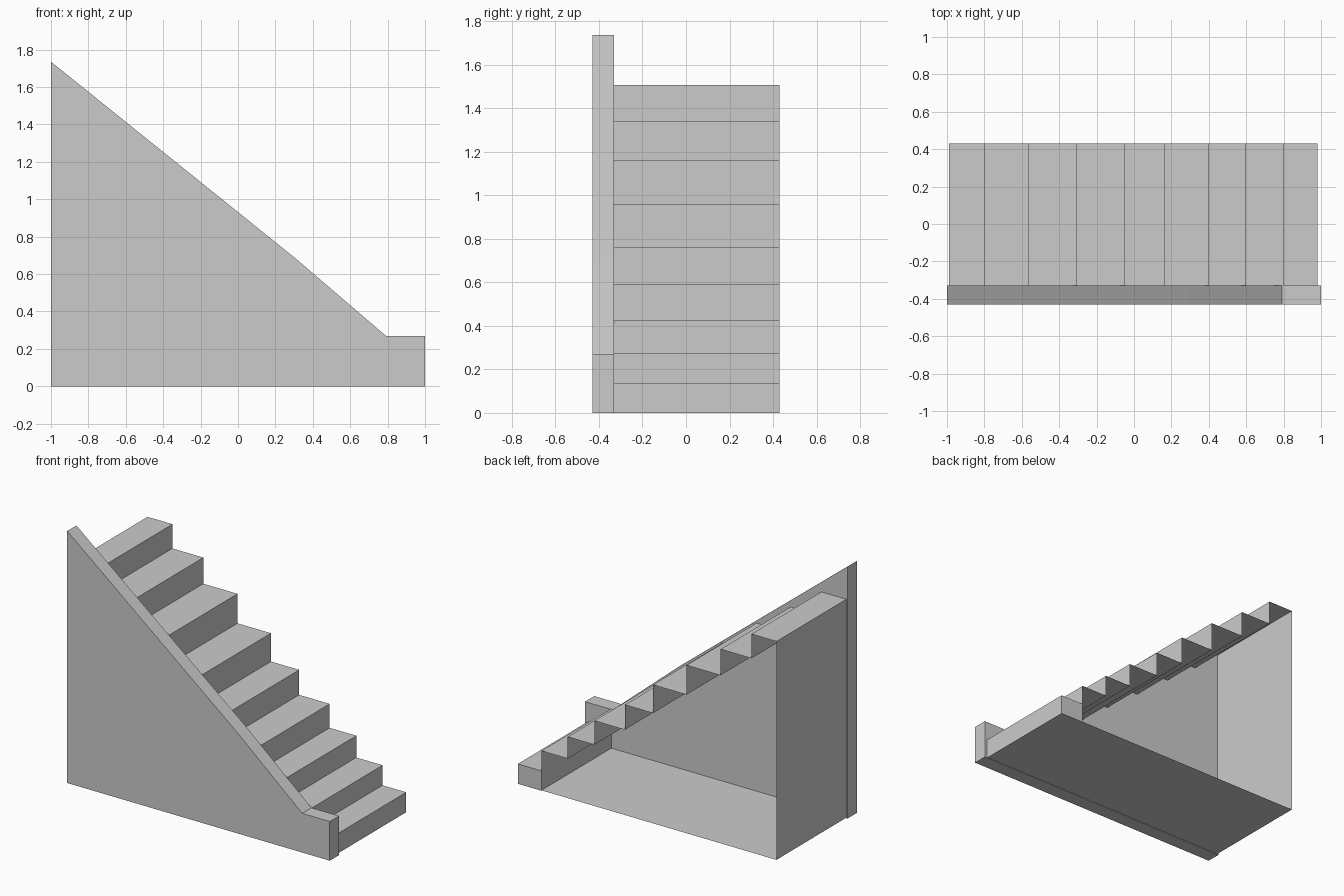
import bpy
import bmesh

if "Cube" in bpy.data.objects:
    bpy.data.objects.remove(bpy.data.objects["Cube"])

Y_FRONT, Y_WALL, Y_BACK = -0.43, -0.33, 0.43


def sweep(name, profile, y0, y1, closed=False, caps=False):
    """Extrude an x-z profile along y, as an open sheet or a capped solid."""
    bm = bmesh.new()
    a = [bm.verts.new((x, y0, z)) for x, z in profile]
    b = [bm.verts.new((x, y1, z)) for x, z in profile]
    n = len(profile)
    for i in range(n if closed else n - 1):
        j = (i + 1) % n
        bm.faces.new((a[i], b[i], b[j], a[j]))
    if caps:
        bm.faces.new(a)
        bm.faces.new(b[::-1])
        bmesh.ops.recalc_face_normals(bm, faces=bm.faces)
    mesh = bpy.data.meshes.new(name)
    bm.to_mesh(mesh)
    bm.free()
    obj = bpy.data.objects.new(name, mesh)
    bpy.context.collection.objects.link(obj)
    return obj


# Solid side wall with a sloping top and a level end post
sweep("side_wall",
      [(-1, 0), (1, 0), (1, 0.27), (0.79, 0.27), (0.3, 0.69), (-1, 1.735)],
      Y_FRONT, Y_WALL, closed=True, caps=True)

# Thin risers and treads, open towards the back
riser_x = [0.98, 0.80, 0.60, 0.397, 0.165, -0.05, -0.305, -0.565, -0.80]
tread_z = [0.137, 0.275, 0.425, 0.59, 0.762, 0.957, 1.16, 1.34, 1.507]
steps = [(riser_x[0], 0)]
for i, (x, z) in enumerate(zip(riser_x, tread_z)):
    end = riser_x[i + 1] if i + 1 < len(riser_x) else -0.99
    steps += [(x, z), (end, z)]
sweep("steps", steps, Y_WALL, Y_BACK)

# Upright panel under the top step, and the floor panel
sweep("end_panel", [(-0.99, 1.507), (-0.99, 0.003)], Y_WALL, Y_BACK)
sweep("floor_panel", [(-0.99, 0.003), (0.98, 0.003)], Y_WALL, Y_BACK)

# Bottom step is boxed in: inner panel and side cap
sweep("bottom_step_inner_panel", [(0.80, 0.137), (0.80, 0.003)], Y_WALL, Y_BACK)
bm = bmesh.new()
bm.faces.new([bm.verts.new((x, Y_BACK, z)) for x, z in
              ((0.80, 0), (0.80, 0.137), (0.98, 0.137), (0.98, 0))])
cap_mesh = bpy.data.meshes.new("bottom_step_side")
bm.to_mesh(cap_mesh)
bm.free()
bpy.context.collection.objects.link(
    bpy.data.objects.new("bottom_step_side", cap_mesh))
